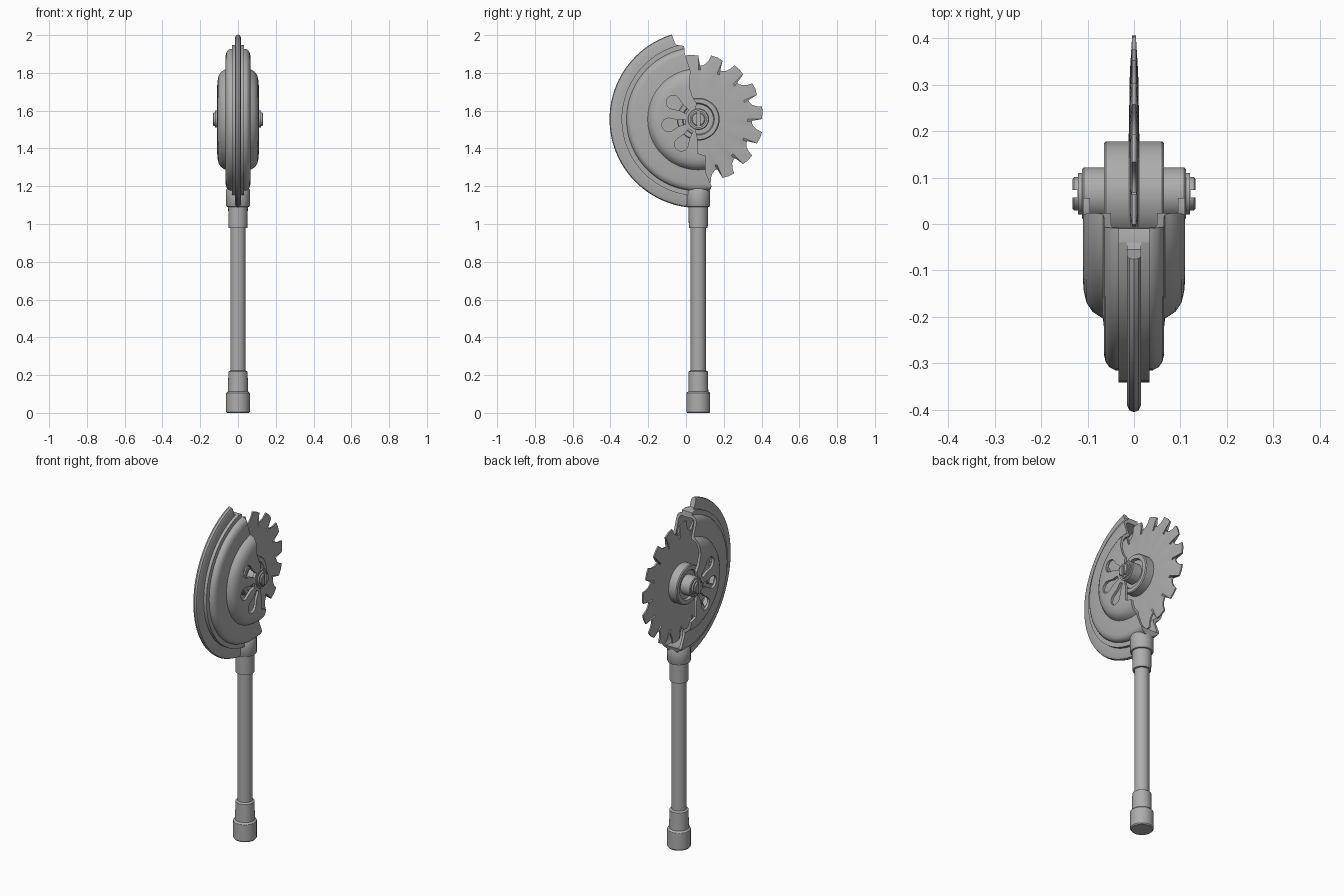
import bpy, bmesh, math
from mathutils import Vector, Matrix

cube = bpy.data.objects.get("Cube")
if cube:
    bpy.data.objects.remove(cube, do_unlink=True)

AXIS = Vector((0, 0.065, 1.555))      # centre of the spinning parts

steel = bpy.data.materials.new("grey steel")
steel.use_nodes = True
GREY = (0.42, 0.42, 0.42, 1)
steel.diffuse_color = GREY
steel.node_tree.nodes["Principled BSDF"].inputs["Base Color"].default_value = GREY


def finish(name, bm):
    bmesh.ops.recalc_face_normals(bm, faces=bm.faces)
    mesh = bpy.data.meshes.new(name)
    bm.to_mesh(mesh)
    bm.free()
    mesh.materials.append(steel)
    ob = bpy.data.objects.new(name, mesh)
    bpy.context.collection.objects.link(ob)
    return ob


def activate(ob):
    bpy.ops.object.select_all(action='DESELECT')
    ob.select_set(True)
    bpy.context.view_layer.objects.active = ob


def smooth(ob, angle=32):
    activate(ob)
    bpy.ops.object.shade_smooth_by_angle(angle=math.radians(angle))


def boolean(ob, cutter, operation):
    mod = ob.modifiers.new("cut", 'BOOLEAN')
    mod.object, mod.operation, mod.solver = cutter, operation, 'EXACT'
    activate(ob)
    bpy.ops.object.modifier_apply(modifier=mod.name)
    bpy.data.objects.remove(cutter, do_unlink=True)


def lathe(name, profile, place, steps, loop=False):
    """Revolve (radius, height) points; a loop profile makes a ring."""
    bm = bmesh.new()
    rings = [[bm.verts.new(place(r, 2 * math.pi * i / steps, h)) for i in range(steps)]
             for r, h in profile]
    pairs = list(zip(rings, rings[1:]))
    if loop:
        pairs.append((rings[-1], rings[0]))
    else:
        bm.faces.new(rings[0])
        bm.faces.new(rings[-1])
    for a, b in pairs:
        for i in range(steps):
            j = (i + 1) % steps
            bm.faces.new((a[i], a[j], b[j], b[i]))
    return finish(name, bm)


def around_x(r, a, h):
    return AXIS + Vector((h, r * math.cos(a), r * math.sin(a)))


def around_z(r, a, h):
    return Vector((r * math.cos(a), AXIS.y + r * math.sin(a), h))


def prism(name, outline, x0, x1):
    """Extrude a (y, z) outline along x."""
    bm = bmesh.new()
    face = bm.faces.new([bm.verts.new((x0, y, z)) for y, z in outline])
    out = bmesh.ops.extrude_face_region(bm, geom=[face])
    moved = [v for v in out["geom"] if isinstance(v, bmesh.types.BMVert)]
    bmesh.ops.translate(bm, verts=moved, vec=(x1 - x0, 0, 0))
    ob = finish(name, bm)
    ob.hide_render = True
    return ob


# Handle with stepped grip and neck collar
handle = lathe("handle", [
    (0.058, 0), (0.063, 0.006), (0.063, 0.104), (0.059, 0.11), (0.053, 0.113),
    (0.051, 0.218), (0.046, 0.222), (0.04, 0.224), (0.04, 0.978), (0.05, 0.98),
    (0.052, 1.09), (0.06, 1.092), (0.063, 1.097), (0.063, 1.18), (0.055, 1.195)],
    around_z, 40)
smooth(handle)

# Guard: hollow domed shell with a thin outer rim
outer = [(0.045, 0.11), (0.185, 0.11), (0.21, 0.108), (0.235, 0.102), (0.253, 0.09),
         (0.262, 0.077), (0.268, 0.067), (0.285, 0.065), (0.345, 0.065), (0.362, 0.061),
         (0.373, 0.053), (0.38, 0.04), (0.38, 0.033), (0.406, 0.033), (0.406, 0.015),
         (0.455, 0.015), (0.466, 0.01)]
inner = [(0.362, 0.038), (0.352, 0.047), (0.335, 0.05), (0.26, 0.05), (0.25, 0.06),
         (0.24, 0.078), (0.22, 0.09), (0.19, 0.095), (0.045, 0.095)]
section = (outer + [(0.47, 0)] + [(r, -x) for r, x in reversed(outer)]
           + [(r, -x) for r, x in reversed(inner)] + inner)
guard = lathe("blade_guard", section, around_x, 96, loop=True)

# Broken edge of the guard
broken = [(-0.09, 2.04), (-0.055, 1.95), (-0.01, 1.942), (-0.006, 1.9), (0.024, 1.81),
          (0.018, 1.725), (0.036, 1.67), (0.056, 1.64), (0.05, 1.6), (0.035, 1.55),
          (0.05, 1.5), (0.06, 1.46), (0.06, 1.375), (0.106, 1.36), (0.102, 1.28),
          (0.135, 1.2), (0.125, 1.172), (0.06, 1.165), (0.05, 1.0),
          (-0.6, 1.0), (-0.6, 2.04)]
boolean(guard, prism("guard_cutter", broken, -0.2, 0.2), 'INTERSECT')

# Teardrop vents in both dome faces
for side in (-1, 1):
    for angle in (146, 191, 236):
        a = math.radians(angle)
        tear = [(0.07, -0.013), (0.11, -0.018)]
        for k in range(13):
            t = math.radians(-105 + 210 * k / 12)
            tear.append((0.16 + 0.036 * math.cos(t), 0.036 * math.sin(t)))
        tear += [(0.11, 0.018), (0.07, 0.013)]
        turn = Matrix.Rotation(a, 2)
        spots = [turn @ Vector(p) for p in tear]
        outline = [(AXIS.y + p.x, AXIS.z + p.y) for p in spots]
        boolean(guard, prism("vent_cutter", outline, side * 0.08, side * 0.13), 'DIFFERENCE')
smooth(guard)

# Saw blade: hooked teeth, thinning toward the edge
TEETH = 16
tooth = [(0, 0.336), (5.5, 0.342), (11, 0.344), (12.5, 0.315), (15, 0.295),
         (18.5, 0.284), (22, 0.283), (23.7, 0.292)]
bm = bmesh.new()
edges = []
for side in (-1, 1):
    levels = [[], [], []]
    for n in range(TEETH):
        for k, (offset, r) in enumerate(tooth):
            a = math.radians(n * 360 / TEETH + offset)
            even = 2 * math.pi * (n + k / len(tooth)) / TEETH
            levels[0].append(bm.verts.new(around_x(r, a, side * 0.004)))
            levels[1].append(bm.verts.new(around_x(0.26, even, side * 0.009)))
            levels[2].append(bm.verts.new(around_x(0.09, even, side * 0.012)))
    count = len(levels[0])
    for a, b in zip(levels, levels[1:]):
        for i in range(count):
            j = (i + 1) % count
            bm.faces.new((a[i], a[j], b[j], b[i]))
    bm.faces.new(levels[2])
    edges.append(levels[0])
for i in range(count):
    j = (i + 1) % count
    bm.faces.new((edges[0][i], edges[0][j], edges[1][j], edges[1][i]))
smooth(finish("saw_blade", bm))

# Hub: recessed flange, axle and stepped end caps
half = [(0.108, 0.065), (0.085, 0.065), (0.08, 0.05), (0.057, 0.05), (0.057, 0.108),
        (0.053, 0.112), (0.045, 0.112), (0.045, 0.121), (0.036, 0.121), (0.036, 0.129),
        (0.032, 0.132)]
hub = lathe("hub", [(r, -x) for r, x in reversed(half)] + [(0.113, -0.06), (0.113, 0.06)] + half,
            around_x, 48)

# Screwdriver slots in the hub ends
for side in (-1, 1):
    slot = [(AXIS.y + y, AXIS.z + z) for y, z in
            ((-0.008, -0.04), (0.008, -0.04), (0.008, 0.04), (-0.008, 0.04))]
    boolean(hub, prism("slot_cutter", slot, side * 0.122, side * 0.15), 'DIFFERENCE')
smooth(hub)
